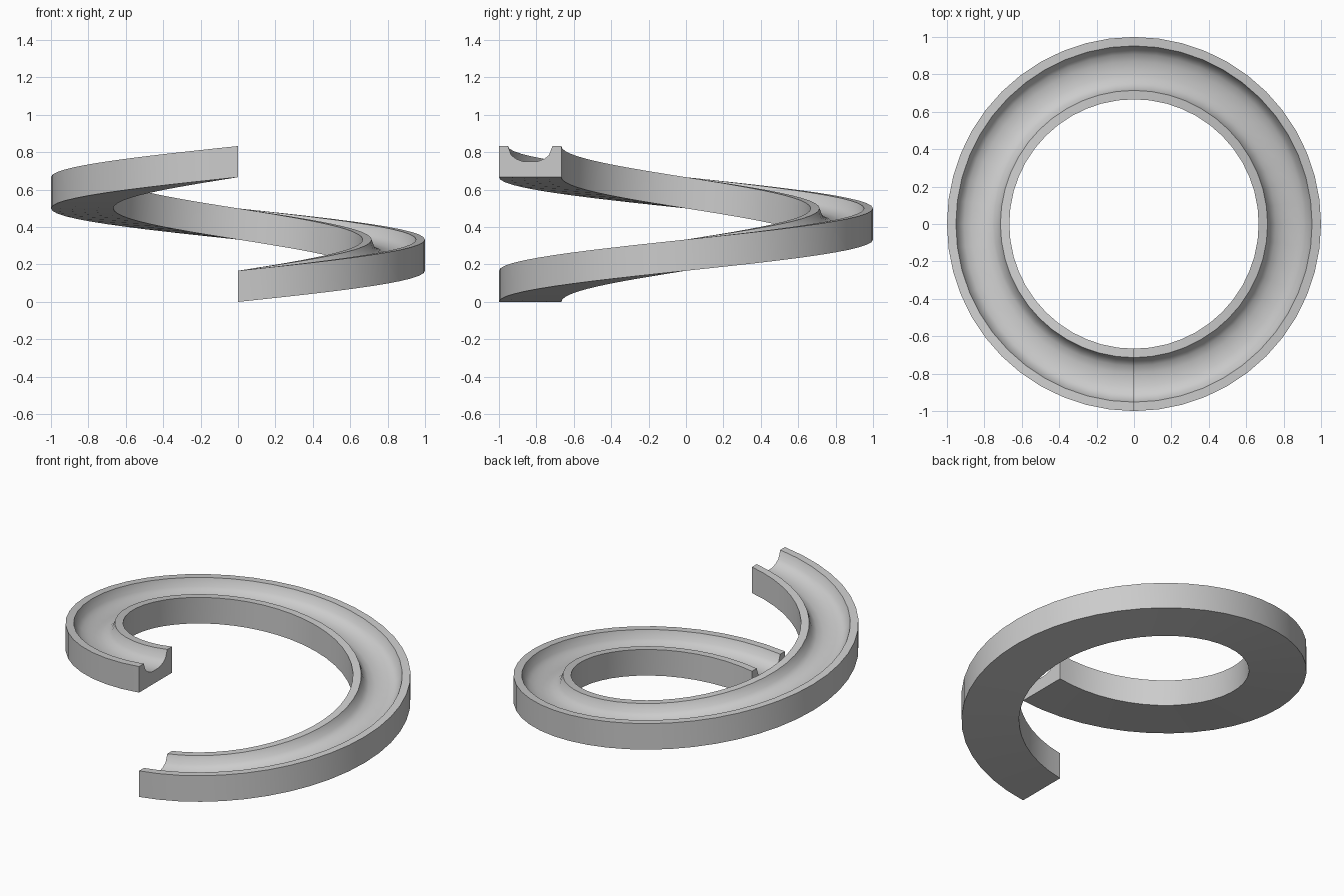
import bpy, bmesh, math

if "Cube" in bpy.data.objects:
    bpy.data.objects.remove(bpy.data.objects["Cube"])

SEGMENTS = 48
RISE = 2 / 3          # climb over one full turn
MID = 5 / 6           # radius of the channel centre line

# Half of the cross-section (offset from centre line, height), mirrored below
half = [(1 / 6, 0), (1 / 6, 1 / 6), (0.119, 1 / 6), (0.101, 0.118), (0.075, 0.098), (0.036, 0.083)]
profile = half + [(-o, h) for o, h in reversed(half)]
n = len(profile)

# Sweep the section up one helical turn, starting at the front
bm = bmesh.new()
rings = []
for i in range(SEGMENTS + 1):
    t = i / SEGMENTS
    a = -math.pi / 2 + 2 * math.pi * t
    rings.append([bm.verts.new(((MID + o) * math.cos(a), (MID + o) * math.sin(a), h + RISE * t))
                  for o, h in profile])
for r0, r1 in zip(rings, rings[1:]):
    for j in range(n):
        k = (j + 1) % n
        bm.faces.new((r0[j], r1[j], r1[k], r0[k]))

# End caps
bm.faces.new(rings[0])
bm.faces.new(list(reversed(rings[-1])))
bmesh.ops.recalc_face_normals(bm, faces=bm.faces)

mesh = bpy.data.meshes.new("spiral_channel")
bm.to_mesh(mesh)
bm.free()
track = bpy.data.objects.new("spiral_channel", mesh)
bpy.context.collection.objects.link(track)

# Smooth channel and walls, sharp rims
bpy.context.view_layer.objects.active = track
track.select_set(True)
bpy.ops.object.shade_smooth_by_angle(angle=math.radians(45))
